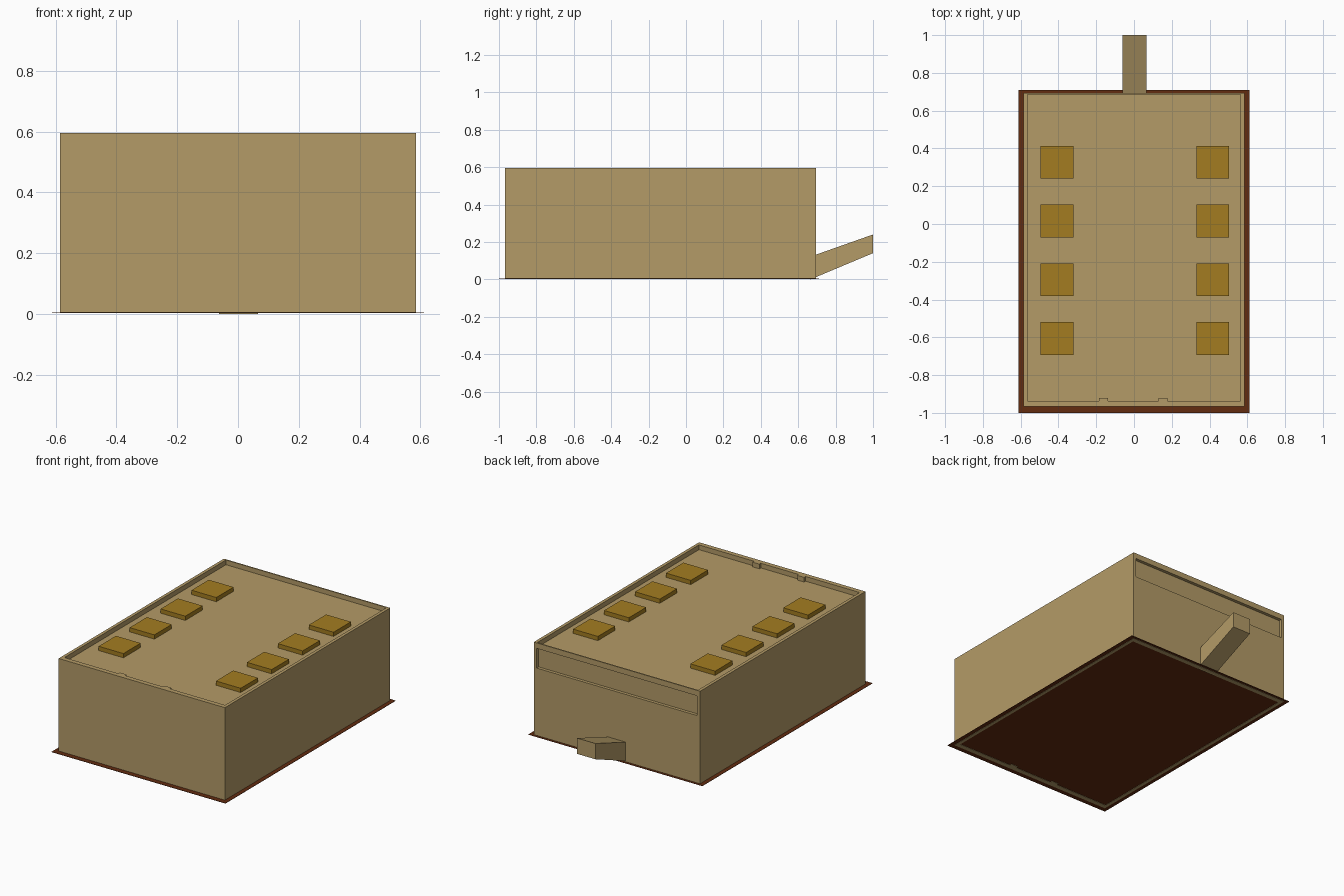
import bpy
import bmesh

if "Cube" in bpy.data.objects:
    bpy.data.objects.remove(bpy.data.objects["Cube"])


def material(name, rgb):
    m = bpy.data.materials.new(name)
    m.diffuse_color = (*rgb, 1)
    m.use_nodes = True
    m.node_tree.nodes["Principled BSDF"].inputs["Base Color"].default_value = m.diffuse_color
    return m


TAN = material("tan_wall", (0.456, 0.328, 0.136))
GOLD = material("ochre_vent", (0.366, 0.202, 0.015))
BROWN = material("dark_brown_base", (0.122, 0.025, 0.005))


def prism(name, points, axis, lo, hi, mat):
    """Extrude a 2D outline along x (points are y,z) or z (points are x,y)."""
    def place(p, h):
        return (h, *p) if axis == "x" else (*p, h)
    bm = bmesh.new()
    face = bm.faces.new([bm.verts.new(place(p, lo)) for p in points])
    top = bmesh.ops.extrude_face_region(bm, geom=[face])
    for v in top["geom"]:
        if isinstance(v, bmesh.types.BMVert):
            v.co["xyz".index(axis)] = hi
    bmesh.ops.recalc_face_normals(bm, faces=bm.faces)
    mesh = bpy.data.meshes.new(name)
    bm.to_mesh(mesh)
    bm.free()
    mesh.materials.append(mat)
    ob = bpy.data.objects.new(name, mesh)
    bpy.context.collection.objects.link(ob)
    return ob


def rect(x0, x1, y0, y1):
    return [(x0, y0), (x1, y0), (x1, y1), (x0, y1)]


def inner_outline(back):
    """Inside line of the walls, with two small jambs on the front wall."""
    pts = [(-0.565, -0.937)]
    for x in (-0.185, 0.13):
        pts += [(x, -0.937), (x, -0.922), (x + 0.048, -0.922), (x + 0.048, -0.937)]
    return pts + [(0.565, -0.937), (0.565, back), (-0.565, back)]


# Building shell: block with sunken roof, hollow inside and long back recess
shell = prism("building_shell", rect(-0.585, 0.585, -0.967, 0.694), "z", 0.003, 0.595, TAN)
cutters = [
    prism("roof_cutter", inner_outline(0.686), "z", 0.565, 0.8, TAN),
    prism("inside_cutter", inner_outline(0.664), "z", -0.2, 0.54, TAN),
    prism("recess_cutter", rect(-0.565, 0.565, 0.674, 0.9), "z", 0.435, 0.56, TAN),
]
for c in cutters:
    mod = shell.modifiers.new(c.name, "BOOLEAN")
    mod.operation = "DIFFERENCE"
    mod.solver = "EXACT"
    mod.object = c
bpy.context.view_layer.update()
evaluated = shell.evaluated_get(bpy.context.evaluated_depsgraph_get())
shell_mesh = bpy.data.meshes.new_from_object(evaluated)
shell.modifiers.clear()
shell.data = shell_mesh
for c in cutters:
    bpy.data.objects.remove(c)

# Thin ground plate, wider than the walls
prism("base_plate", rect(-0.612, 0.612, -1.0, 0.71), "z", 0.005, 0.007, BROWN)

# Sloping chute at the back
prism("back_chute", [(0.666, 0.0), (1.0, 0.14), (1.0, 0.24), (0.666, 0.122)],
      "x", -0.062, 0.066, TAN)

# Two rows of square roof vents
for side, x in (("left", -0.408), ("right", 0.417)):
    for i in range(4):
        y = 0.327 - 0.311 * i
        prism(f"roof_vent_{side}_{i + 1}",
              rect(x - 0.087, x + 0.087, y - 0.087, y + 0.087), "z", 0.562, 0.592, GOLD)
